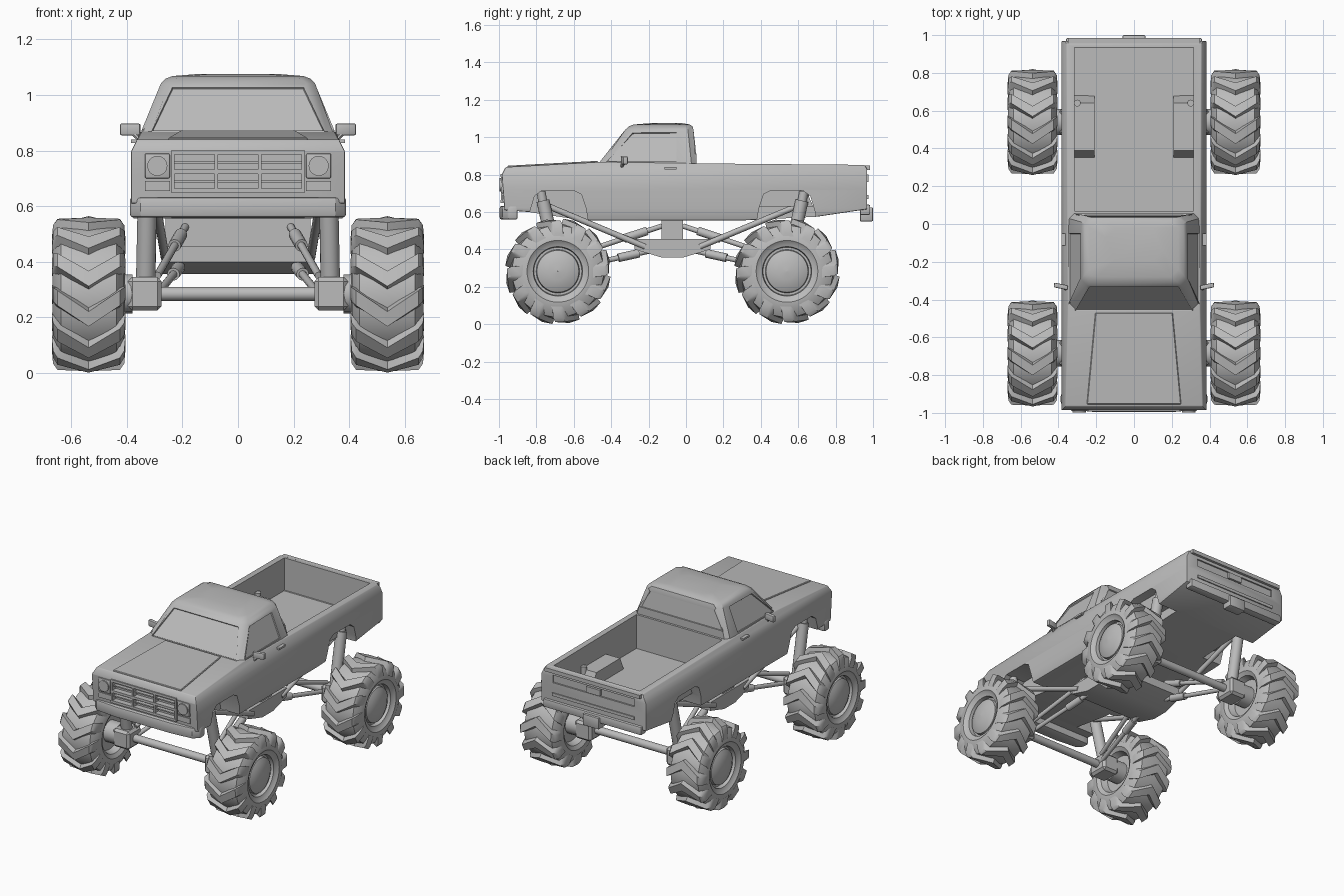
import bpy, bmesh, math
from mathutils import Vector, Matrix

if "Cube" in bpy.data.objects:
    bpy.data.objects.remove(bpy.data.objects["Cube"])

grey = bpy.data.materials.new("plain_grey")
grey.use_nodes = True
grey.diffuse_color = (0.5, 0.5, 0.5, 1)
grey.node_tree.nodes["Principled BSDF"].inputs["Base Color"].default_value = (0.5, 0.5, 0.5, 1)
MID = -0.0725  # the undercarriage is symmetrical about this y


# ---------- helpers ----------
def finish(name, bm):
    bmesh.ops.recalc_face_normals(bm, faces=bm.faces)
    mesh = bpy.data.meshes.new(name)
    bm.to_mesh(mesh)
    bm.free()
    mesh.materials.append(grey)
    ob = bpy.data.objects.new(name, mesh)
    bpy.context.collection.objects.link(ob)
    return ob


def activate(ob):
    bpy.ops.object.select_all(action="DESELECT")
    ob.select_set(True)
    bpy.context.view_layer.objects.active = ob


def bevel(ob, width, segments=2):
    mod = ob.modifiers.new("bevel", "BEVEL")
    mod.width, mod.segments, mod.limit_method = width, segments, "ANGLE"
    mod.angle_limit = math.radians(35)
    activate(ob)
    bpy.ops.object.modifier_apply(modifier="bevel")
    return ob


def cut(ob, cutter):
    mod = ob.modifiers.new("cut", "BOOLEAN")
    mod.operation, mod.solver, mod.object = "DIFFERENCE", "EXACT", cutter
    activate(ob)
    bpy.ops.object.modifier_apply(modifier="cut")
    bpy.data.objects.remove(cutter)


def prism(name, outline, lo, hi, axis="x"):
    """Extrude a (y, z) outline along x, or an (x, y) outline along z."""
    bm = bmesh.new()
    put = (lambda p, t: (t, p[0], p[1])) if axis == "x" else (lambda p, t: (p[0], p[1], t))
    face = bm.faces.new([bm.verts.new(put(p, lo)) for p in outline])
    new = bmesh.ops.extrude_face_region(bm, geom=[face])["geom"]
    shift = Vector(put((0, 0), hi - lo))
    bmesh.ops.translate(bm, vec=shift, verts=[v for v in new if isinstance(v, bmesh.types.BMVert)])
    return finish(name, bm)


def box(name, x, y, z):
    return prism(name, [(y[0], z[0]), (y[1], z[0]), (y[1], z[1]), (y[0], z[1])], *x)


def tube(name, a, b, radius, sides=16):
    a, b = Vector(a), Vector(b)
    bm = bmesh.new()
    turn = (b - a).to_track_quat("Z", "Y").to_matrix().to_4x4()
    bmesh.ops.create_cone(bm, cap_ends=True, segments=sides, radius1=radius, radius2=radius,
                          depth=(b - a).length, matrix=Matrix.Translation((a + b) / 2) @ turn)
    return finish(name, bm)


def ring_skin(bm, rings, closed=True):
    loops = [[bm.verts.new(p) for p in ring] for ring in rings]
    n = len(loops[0])
    for a, b in zip(loops, loops[1:]):
        for i in range(n if closed else n - 1):
            bm.faces.new((a[i], a[(i + 1) % n], b[(i + 1) % n], b[i]))
    return loops


# ---------- body shell ----------
side = [(-.97, .61), (-.985, .80), (-.965, .84), (-.45, .868), (.05, .86), (.955, .852), (.968, .83),
        (.968, .615), (.7, .575), (.3, .555), (-.55, .555), (-.84, .60)]
body = prism("body", side, -.385, .385)
bm = bmesh.new()
bm.from_mesh(body.data)
for height in (.62, .72, .795):
    bmesh.ops.bisect_plane(bm, geom=bm.verts[:] + bm.edges[:] + bm.faces[:],
                           plane_co=(0, 0, height), plane_no=(0, 0, 1))
for v in bm.verts:  # sides lean in towards the rails and the sill
    z = v.co.z
    v.co.x *= 1 - max(0, z - .795) * 1.25 - max(0, .62 - z) * .35
bm.to_mesh(body.data)
bm.free()
bevel(body, .016)
cut(body, box("bed_cutter", (-.315, .315), (.07, .935), (.635, 1)))
arch = [(-.85, .5), (-.835, .60), (-.81, .685), (-.77, .715), (-.60, .715), (-.56, .695),
        (-.535, .62), (-.515, .5)]
for s in (-1, 1):
    for end in (0, 1):
        outline = [(2 * MID - y if end else y, z) for y, z in arch]
        cut(body, prism("arch_cutter", outline, min(s * .24, s * .5), max(s * .24, s * .5)))
cut(body, box("grille_cutter", (-.23, .23), (-1.1, -.955), (.66, .79)))
cut(body, box("tailgate_cutter", (-.30, .30), (.958, 1.1), (.755, .805)))

# ---------- cab with inset windows ----------
def cab_ring(z, hx, front, back, c):
    half = [(hx - c, front), (hx, front + c), (hx, back - c), (hx - c, back)]
    return [(x, y, z) for x, y in half] + [(-x, y, z) for x, y in reversed(half)]


bm = bmesh.new()
loops = ring_skin(bm, [cab_ring(.84, .35, -.465, .056, .025), cab_ring(1.04, .278, -.325, .04, .03)])
bm.faces.ensure_lookup_table()
panes = [f for f in bm.faces if f.calc_area() > .03]
bmesh.ops.recalc_face_normals(bm, faces=bm.faces)
bmesh.ops.inset_individual(bm, faces=panes, thickness=.02, depth=0)
for f in panes:
    sideways = abs(f.normal.x) > .5
    for v in f.verts:
        if sideways and v.co.y > -.1:
            v.co.y = -.05
        if v.co.z < .9:
            v.co.z = .91 if f.normal.y > .5 else .872
bmesh.ops.inset_individual(bm, faces=panes, thickness=.003, depth=-.007)
previous = loops[1]
for z, hx, front, back, c in ((1.058, .262, -.305, .035, .035), (1.068, .235, -.28, .02, .04),
                              (1.075, .15, -.19, -.02, .05)):
    top = [bm.verts.new(p) for p in cab_ring(z, hx, front, back, c)]
    for i in range(8):
        bm.faces.new((previous[i], previous[(i + 1) % 8], top[(i + 1) % 8], top[i]))
    previous = top
bm.faces.new(previous)
finish("cab", bm)

# ---------- hood, grille, lamps, bumpers ----------
hood = prism("hood_panel", [(-.25, -.955), (.25, -.955), (.205, -.47), (-.205, -.47)], .835, .847, "z")
for v in hood.data.vertices:
    v.co.z += (v.co.y + .965) * .054
bevel(hood, .004, 1)

for z in (.656, .724, .794):
    box("grille_bar", (-.24, .24), (-.992, -.95), (z - .008, z + .008))
for z in (.69, .758):
    box("grille_slat", (-.23, .23), (-.978, -.95), (z - .004, z + .004))
for x in (-.234, -.078, .078, .234):
    box("grille_post", (x - .006, x + .006), (-.99, -.95), (.656, .794))
for s in (-1, 1):
    x = s * .29
    bevel(box("headlight_bezel", (x - .045, x + .045), (-.99, -.95), (.70, .79)), .006)
    tube("headlight", (x, -.96, .745), (x, -.997, .745), .036, 24)
    box("turn_signal", (x - .045, x + .045), (-.982, -.95), (.655, .69))

half = [(.34, -.90), (.388, -.90), (.388, -.95), (.35, -.982), (.2, -.996)]
plan = half + [(-x, y) for x, y in reversed(half)]
bevel(prism("front_bumper", plan, .56, .632, "z"), .01)
bevel(box("rear_bumper", (-.36, .36), (.93, .985), (.585, .64)), .008)
bevel(box("hitch", (-.06, .06), (.93, 1.0), (.55, .625)), .006)
box("tailgate_cap", (-.35, .35), (.955, .985), (.825, .85))
box("tailgate_latch", (-.05, .05), (.955, .975), (.76, .80))
box("tailgate_strip", (-.30, .30), (.96, .975), (.67, .69))

# ---------- mirrors, handles, bed wheel housings ----------
for s in (-1, 1):
    mirror = bevel(prism("mirror", [(s * .35, -.325), (s * .352, -.35), (s * .425, -.335), (s * .423, -.31)],
                         .855, .897, "z"), .006)
    tube("mirror_arm", (s * .345, -.35, .83), (s * .375, -.335, .862), .009, 8)
    box("door_handle", sorted((s * .36, s * .385)), (-.115, -.05), (.828, .84))
    prism("wheel_housing", [(.35, .63), (.39, .72), (.64, .72), (.68, .63)], *sorted((s * .21, s * .32)))
    tube("shock_tower", (s * .30, .64, .63), (s * .30, .64, .74), .018)

# ---------- centre crossmember and skid plate ----------
box("transfer_case", (-.26, .26), (-.13, -.015), (.40, .57))
prism("skid_plate", [(-.275, .455), (-.275, .40), (-.13, .357), (-.015, .357), (.13, .40), (.13, .455)],
      -.27, .27)

# ---------- axles, struts and links, front and back ----------
for end in (1, -1):
    def P(x, y, z):
        return (x, y if end == 1 else 2 * MID - y, z)
    tube("axle", P(-.30, -.685, .285), P(.30, -.685, .285), .025)
    for s in (-1, 1):
        ys = sorted((P(0, -.755, 0)[1], P(0, -.615, 0)[1]))
        bevel(box("knuckle", sorted((s * .275, s * .395)), ys, (.225, .345)), .015, 1)
        tube("hub_shaft", P(s * .38, -.685, .285), P(s * .46, -.685, .285), .07)
        tube("strut", P(s * .332, -.69, .33), P(s * .325, -.765, .66), .035)
        tube("strut_cap", P(s * .325, -.765, .65), P(s * .325, -.775, .71), .024)
        tube("strut_brace", P(s * .30, -.77, .645), P(s * .262, -.22, .415), .016, 12)
        for a, b in ((P(s * .29, -.66, .35), P(s * .19, -.13, .525)),
                     (P(s * .285, -.66, .29), P(s * .20, -.18, .395))):
            a, b = Vector(a), Vector(b)
            tube("link", a, b, .014, 12)
            tube("link_sleeve", a.lerp(b, .62), a.lerp(b, .85), .023, 12)


# ---------- wheels ----------
def spin(x, r, angle):
    """Point on the wheel; the angle runs from the top towards the front."""
    return (x, -r * math.sin(angle), r * math.cos(angle))


profile = [(-.075, .001), (-.075, .12), (-.115, .135), (-.13, .16), (-.125, .205), (-.10, .245),
           (0, .255), (.10, .245), (.125, .205), (.13, .165), (.118, .15), (.112, .132), (.085, .128),
           (.085, .116), (.105, .112), (.118, .085), (.127, .045), (.13, .001)]
# across the tread: offset, outer radius, inner radius, lead angle
lug = [(-.132, .205, .19, -.04), (-.128, .25, .20, 0), (-.112, .272, .23, .05), (0, .283, .24, .32),
       (.112, .272, .23, .05), (.128, .25, .20, 0), (.132, .205, .19, -.04)]
LUGS = 12


def wheel(name, s, y):
    bm = bmesh.new()
    ring_skin(bm, [[spin(x, r, math.tau * i / 48) for i in range(48)] for x, r in profile])
    for k in range(LUGS):
        base = math.tau * k / LUGS
        rings = [[spin(x, lo, base + t - .15), spin(x, hi, base + t - .10),
                  spin(x, hi, base + t + .10), spin(x, lo, base + t + .15)] for x, hi, lo, t in lug]
        loops = ring_skin(bm, rings)
        bm.faces.new(loops[0])
        bm.faces.new(loops[-1])
    bmesh.ops.transform(bm, verts=bm.verts, matrix=Matrix.Translation((s * .537, y, .283))
                        @ Matrix.Diagonal((s, 1, 1, 1)))
    finish(name, bm)


for y, place in ((-.685, "front"), (.54, "rear")):
    for s, hand in ((1, "left"), (-1, "right")):
        wheel(f"{place}_{hand}_wheel", s, y)

# ---------- smooth shading with sharp edges kept ----------
for ob in list(bpy.context.collection.objects):
    if ob.type == "MESH" and ob.data.materials and ob.data.materials[0] == grey:
        activate(ob)
        bpy.ops.object.shade_smooth_by_angle(angle=math.radians(32))
